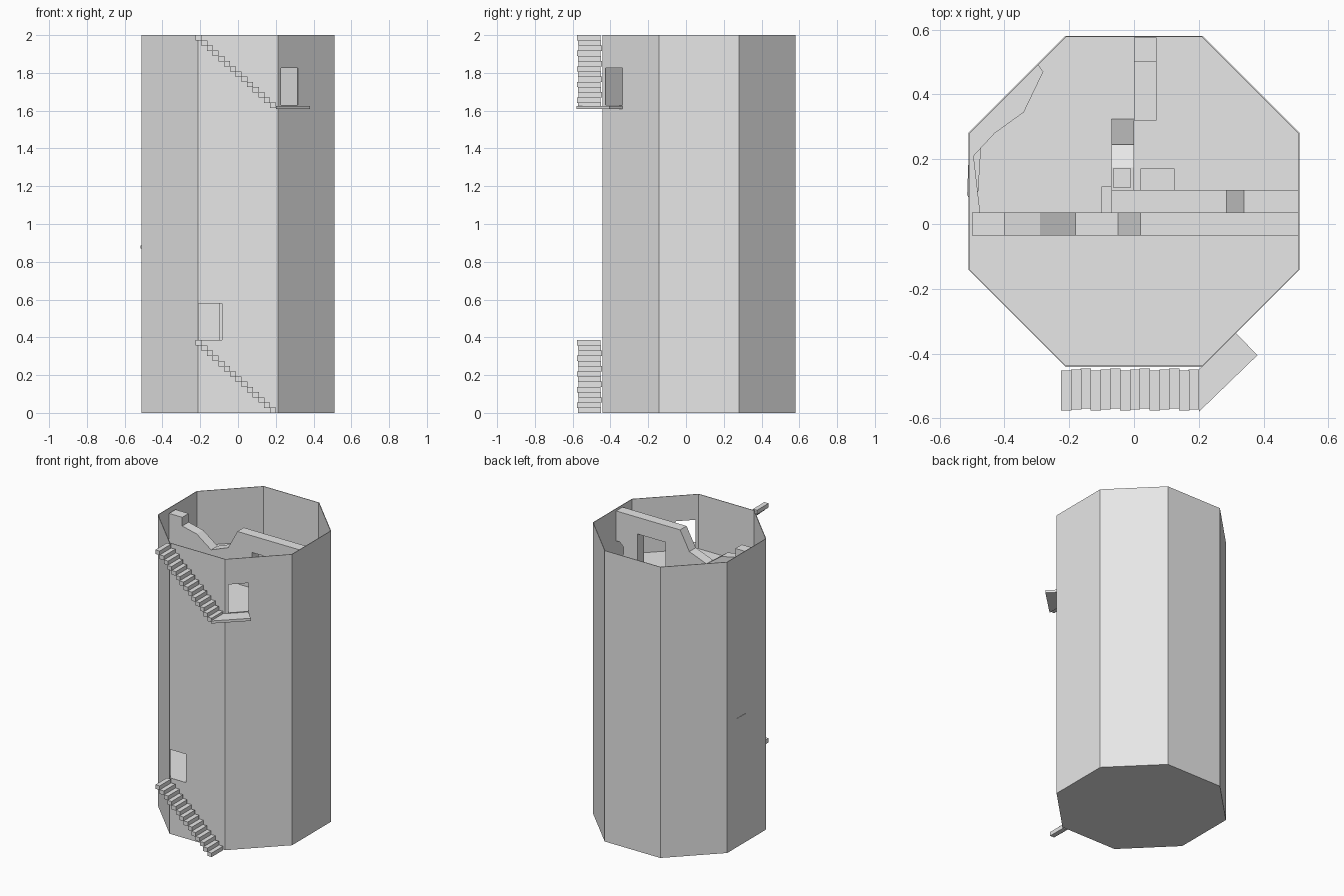
import bpy, bmesh, math
from mathutils import Vector

if "Cube" in bpy.data.objects:
    bpy.data.objects.remove(bpy.data.objects["Cube"])

stone = bpy.data.materials.new("pale_grey_stone")
stone.diffuse_color = (0.8, 0.8, 0.8, 1)
stone.use_nodes = True
stone.node_tree.nodes["Principled BSDF"].inputs["Base Color"].default_value = stone.diffuse_color

CY = 0.07                      # tower axis
R = 0.511 / math.cos(math.pi / 8)
OCT = [(R * math.cos(math.pi / 8 + i * math.pi / 4),
        CY + R * math.sin(math.pi / 8 + i * math.pi / 4)) for i in range(8)]


def finish(name, bm):
    bmesh.ops.recalc_face_normals(bm, faces=bm.faces)
    me = bpy.data.meshes.new(name)
    bm.to_mesh(me)
    bm.free()
    me.materials.append(stone)
    ob = bpy.data.objects.new(name, me)
    bpy.context.collection.objects.link(ob)
    return ob


def prism(name, base, offset):
    """Extrude a flat outline of 3D points along an offset."""
    bm = bmesh.new()
    face = bm.faces.new([bm.verts.new(p) for p in base])
    out = bmesh.ops.extrude_face_region(bm, geom=[face])
    bmesh.ops.translate(bm, vec=Vector(offset),
                        verts=[v for v in out["geom"] if isinstance(v, bmesh.types.BMVert)])
    return finish(name, bm)


def slab(name, outline, z0, z1):
    return prism(name, [(x, y, z0) for x, y in outline], (0, 0, z1 - z0))


def wall_x(name, profile, y0, y1):
    """Wall running along x from an x/z profile."""
    return prism(name, [(x, y0, z) for x, z in profile], (0, y1 - y0, 0))


def wall_y(name, profile, x0, x1):
    """Wall running along y from a y/z profile."""
    return prism(name, [(x0, y, z) for y, z in profile], (x1 - x0, 0, 0))


def box(name, x0, x1, y0, y1, z0, z1):
    return slab(name, [(x0, y0), (x1, y0), (x1, y1), (x0, y1)], z0, z1)


def cut(target, cutter):
    mod = target.modifiers.new("opening", 'BOOLEAN')
    mod.operation = 'DIFFERENCE'
    mod.solver = 'EXACT'
    mod.object = cutter
    cutter.hide_render = True
    cutter.hide_viewport = True
    cutter.display_type = 'WIRE'


# Octagonal shell: thin walls, open at the top
bm = bmesh.new()
rings = []
for k, z in ((1, 0), (1, 2), (0.992, 2), (0.992, 0.012)):
    rings.append([bm.verts.new((x * k, CY + (y - CY) * k, z)) for x, y in OCT])
for a, b in zip(rings, rings[1:]):
    for i in range(8):
        j = (i + 1) % 8
        bm.faces.new((a[i], a[j], b[j], b[i]))
bm.faces.new(rings[0])
bm.faces.new(rings[-1])
shell = finish("tower_shell", bm)

# Doorways through the shell
cut(shell, box("lower_door_cutter", -0.209, -0.085, -0.5, -0.39, 0.385, 0.58))
cut(shell, slab("upper_door_cutter", [(0.255, -0.455), (0.345, -0.365),
                                      (0.285, -0.305), (0.195, -0.395)], 1.63, 1.825))

# Storey floors
inner = [(x * 0.995, CY + (y - CY) * 0.995) for x, y in OCT]
slab("lower_floor", inner, 0.36, 0.383)
slab("upper_front_floor", [(-0.508, 0.035), (-0.508, -0.14), (-0.21, -0.438),
                           (0.21, -0.438), (0.508, -0.14), (0.508, 0.035)], 1.605, 1.625)
slab("broken_upper_floor", [(-0.508, 0.035), (-0.475, 0.035), (-0.495, 0.21), (-0.43, 0.28),
                            (-0.34, 0.345), (-0.28, 0.47), (-0.297, 0.494), (-0.508, 0.281)],
     1.605, 1.625)
slab("broken_middle_floor", [(-0.485, 0.035), (-0.472, 0.24), (-0.494, 0.295),
                             (-0.508, 0.28), (-0.515, 0.09)], 0.87, 0.885)

# Ruined upper partition with a doorway and a broken gap at its right end
partition = wall_x("upper_partition", [
    (-0.5, 1.61), (0.508, 1.61), (0.508, 1.985), (0.02, 1.985), (-0.05, 1.855),
    (-0.18, 1.805), (-0.29, 1.885), (-0.4, 1.91), (-0.4, 1.97), (-0.5, 1.97)], -0.035, 0.035)
cut(partition, box("partition_door_cutter", 0.13, 0.345, -0.1, 0.1, 1.627, 1.87))
cut(partition, wall_x("partition_gap_cutter", [
    (0.47, 1.64), (0.55, 1.63), (0.55, 1.78), (0.48, 1.78), (0.45, 1.75), (0.455, 1.67)],
    -0.1, 0.1))

# Ruined partitions of the storeys below
wall_x("lower_partition", [(-0.07, 0.38), (0.508, 0.38), (0.508, 1.5), (0.34, 1.5),
                           (0.285, 1.35), (-0.07, 1.35)], 0.035, 0.105)
box("partition_stub", -0.1, -0.07, 0.035, 0.115, 0.38, 1.2)
wall_y("side_partition", [(0.105, 0.38), (0.325, 0.38), (0.245, 0.95), (0.175, 0.99),
                          (0.105, 0.99)], -0.07, 0)
wall_y("rear_partition", [(0.32, 0.38), (0.575, 0.38), (0.575, 1.2), (0.5, 1.2),
                          (0.5, 1.17), (0.32, 1.17)], 0, 0.07)
box("small_block", -0.065, -0.01, 0.112, 0.172, 0.9, 1.05)
box("large_block", 0.02, 0.125, 0.105, 0.172, 0.38, 0.6)

# Two matching outside stair flights
for flight, top in (("lower", 0.385), ("upper", 2.0)):
    for i in range(14):
        x, z = -0.225 + 0.0303 * i, top - 0.0275 * i
        wobble = 0.003 * (i % 3 - 1)
        box(f"{flight}_step_{i + 1}", x, x + 0.032, -0.573 + wobble, -0.449 + wobble,
            max(z - 0.0285, 0), z)

# Landing below the upper doorway
slab("upper_landing", [(0.2, -0.58), (0.381, -0.405), (0.313, -0.335), (0.2, -0.449)],
     1.608, 1.626)
